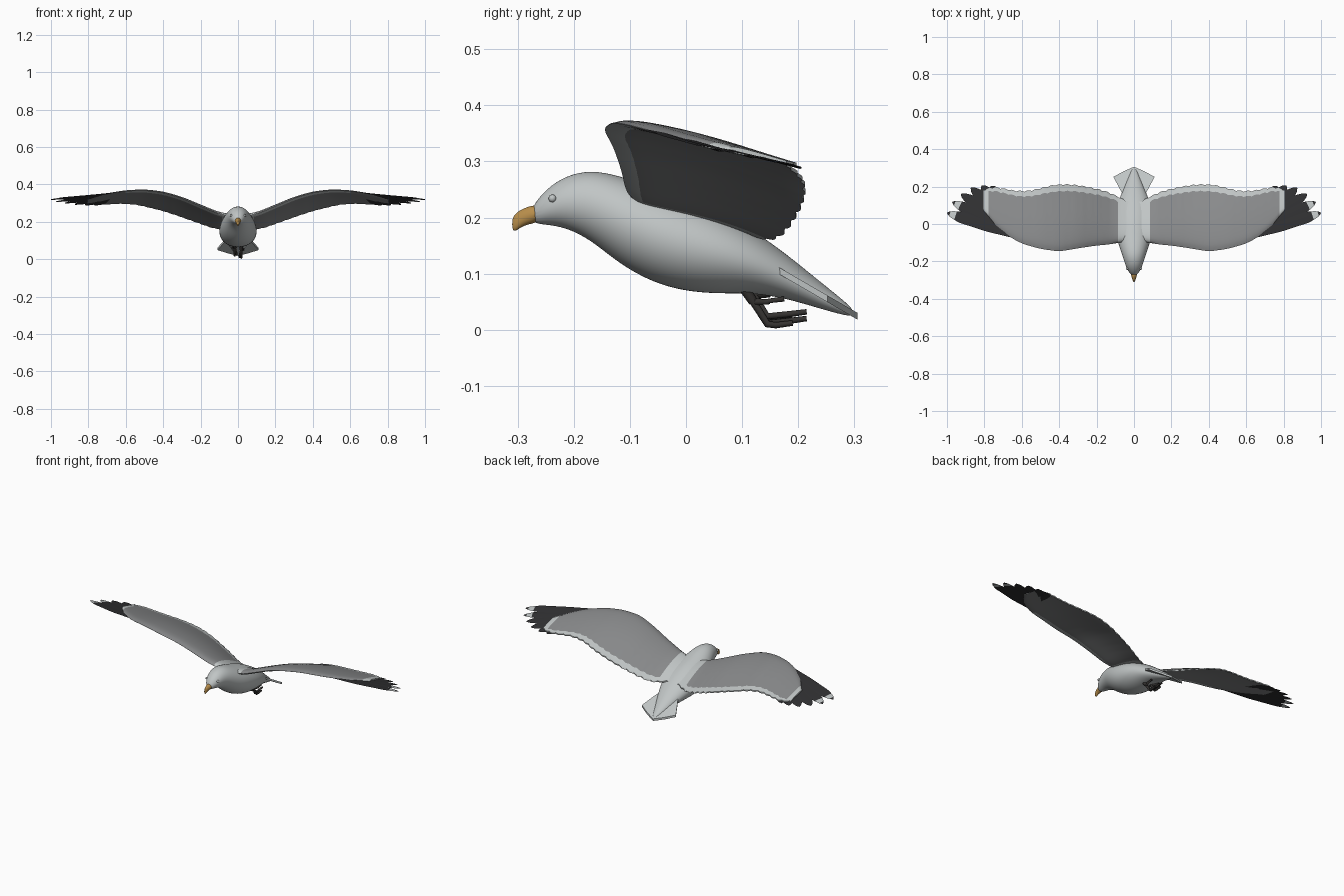
import bpy, bmesh, math
from mathutils import Vector

cube = bpy.data.objects.get("Cube")
if cube:
    bpy.data.objects.remove(cube)


def material(name, color):
    m = bpy.data.materials.new(name)
    m.diffuse_color = (*color, 1)
    m.use_nodes = True
    node = next(n for n in m.node_tree.nodes if n.type == 'BSDF_PRINCIPLED')
    node.inputs["Base Color"].default_value = (*color, 1)
    node.inputs["Roughness"].default_value = 0.8
    return m


WHITE = material("plumage white", (0.53, 0.56, 0.56))
GREY = material("mantle grey", (0.25, 0.255, 0.26))
DARK = material("wingtip charcoal", (0.03, 0.03, 0.032))
LEG = material("leg dark", (0.035, 0.032, 0.03))
BEAK = material("beak ochre", (0.48, 0.27, 0.07))


def finish(name, bm, mats, angle=50):
    bmesh.ops.recalc_face_normals(bm, faces=bm.faces)
    mesh = bpy.data.meshes.new(name)
    bm.to_mesh(mesh)
    bm.free()
    ob = bpy.data.objects.new(name, mesh)
    bpy.context.collection.objects.link(ob)
    for m in mats:
        mesh.materials.append(m)
    bpy.ops.object.select_all(action='DESELECT')
    ob.select_set(True)
    bpy.context.view_layer.objects.active = ob
    bpy.ops.object.shade_smooth_by_angle(angle=math.radians(angle))
    return ob


def loft(name, rings, mat, sides=20):
    """Ellipse rings given as (y, top, bottom, half width)."""
    bm = bmesh.new()
    loops = []
    for y, top, bottom, hw in rings:
        loops.append([bm.verts.new((hw * math.sin(a), y, (top + bottom) / 2 + (top - bottom) / 2 * math.cos(a)))
                      for a in (2 * math.pi * k / sides for k in range(sides))])
    for a, b in zip(loops, loops[1:]):
        for k in range(sides):
            j = (k + 1) % sides
            bm.faces.new((a[k], a[j], b[j], b[k]))
    bm.faces.new(loops[0])
    bm.faces.new(loops[-1])
    ob = finish(name, bm, [mat], 80)
    ob.modifiers.new("smooth", 'SUBSURF').levels = 2
    ob.modifiers["smooth"].render_levels = 2
    return ob


def linear(table, x):
    if x <= table[0][0]:
        return table[0][1]
    for (x0, a), (x1, b) in zip(table, table[1:]):
        if x <= x1:
            return a + (b - a) * (x - x0) / (x1 - x0)
    return table[-1][1]


def soft(table, x):
    return sum(linear(table, x + d) for d in (-0.03, -0.015, 0, 0.015, 0.03)) / 5


# Body and beak
loft("body", [(-0.276, .218, .190, .012), (-0.25, .251, .187, .034), (-0.215, .275, .182, .048),
              (-0.17, .286, .16, .062), (-0.12, .276, .117, .08), (-0.06, .256, .083, .097),
              (0, .238, .067, .102), (.06, .212, .063, .1), (.12, .178, .065, .086),
              (.18, .135, .055, .06), (.24, .085, .037, .035), (.302, .036, .02, .01)], WHITE)
loft("beak", [(-0.262, .224, .190, .02), (-0.28, .221, .188, .014), (-0.295, .214, .182, .01),
              (-0.304, .208, .174, .007), (-0.310, .198, .178, .003)], BEAK, 12)

# Wing shape along the span: edges, height of leading edge, pitch
LEAD = [(.03, -.09), (.12, -.108), (.2, -.115), (.3, -.13), (.4, -.147), (.5, -.133),
        (.6, -.105), (.7, -.07), (.8, -.03), (.9, .01), (1, .055)]
PANEL_LEAD = [(.03, -.09), (.12, -.108), (.2, -.115), (.3, -.13), (.4, -.147), (.5, -.133),
              (.6, -.105), (.66, -.072), (.74, -.01), (.78, .04), (.81, .09)]
TRAIL = [(.03, .11), (.08, .14), (.15, .17), (.2, .183), (.3, .203), (.38, .208), (.45, .2),
         (.55, .173), (.62, .17), (.7, .185), (.76, .195), (.81, .17)]
HEIGHT = [(.03, .23), (.1, .243), (.2, .285), (.3, .328), (.4, .358), (.5, .37), (.6, .366),
          (.7, .355), (.8, .342), (.9, .332), (1, .32)]
PITCH = [(.05, .38), (.2, .32), (.4, .27), (.8, .23), (1, .2)]


def surface(x, y):
    d = y - soft(LEAD, x)
    camber = 0.02 * max(0, 1 - x) * math.sin(math.pi * min(1, max(0, d / 0.33)))
    return soft(HEIGHT, x) - soft(PITCH, x) * d + camber


def wing(name, s):
    bm = bmesh.new()
    cols, rows = 110, 20
    top, low = [], []
    for i in range(cols + 1):
        x = .03 + .775 * i / cols
        y0 = soft(PANEL_LEAD, x)
        y1 = soft(TRAIL, x) + .007 * abs(math.sin(math.pi * x / .042))
        t, l = [], []
        for j in range(rows + 1):
            v = j / rows
            y = y0 + (y1 - y0) * v
            z = surface(x, y)
            th = (.028 - .026 * min(1, x)) * math.sqrt(v) * (1 - v) ** 1.5 * 1.6 + .0035 * min(1, v * 8)
            t.append(bm.verts.new((s * x, y, z + th)))
            l.append(bm.verts.new((s * x, y, z - th * .6 - .001)))
        top.append(t)
        low.append(l)
    for i in range(cols):
        x = .03 + .775 * (i + .5) / cols
        for j in range(rows):
            v = (j + .5) / rows
            f = bm.faces.new((top[i][j], top[i + 1][j], top[i + 1][j + 1], top[i][j + 1]))
            f.material_index = 0 if x < .085 or v > .92 or x > .78 else 1
            f = bm.faces.new((low[i][j], low[i][j + 1], low[i + 1][j + 1], low[i + 1][j]))
            f.material_index = 0 if x < .085 or (v < .1 and x < .6) else 1
        for j in (0, rows):
            bm.faces.new((top[i][j], top[i + 1][j], low[i + 1][j], low[i][j]))
    for i in (0, cols):
        for j in range(rows):
            bm.faces.new((top[i][j], top[i][j + 1], low[i][j + 1], low[i][j]))
    finish(name, bm, [WHITE, GREY], 60)


def flight_feathers(name, s):
    bm = bmesh.new()
    tips = [(1, .06), (.972, .118), (.925, .16), (.872, .193), (.815, .205), (.765, .203)]
    n = 24
    for k, tip in enumerate(tips):
        base = Vector((.63, -.06)).lerp(Vector((.67, .05)), k / 5)
        along = Vector(tip) - base
        side = Vector((-along.y, along.x)).normalized()
        rows = []
        for i in range(n + 1):
            t = i / n
            w = .03 * min(1, math.sqrt(max(0.003, (1 - t) / .2))) * min(1, .6 + t)
            row = []
            for across, dz in ((-1, 0), (0, .002), (1, 0), (0, -.002)):
                p = base + along * t + side * w * across
                row.append(bm.verts.new((s * p.x, p.y, surface(p.x, p.y) + dz - .0007 * k)))
            rows.append(row)
        for i in range(n):
            for a in range(4):
                b = (a + 1) % 4
                f = bm.faces.new((rows[i][a], rows[i][b], rows[i + 1][b], rows[i + 1][a]))
                f.material_index = 1 if k < 2 and .86 < (i + .5) / n < .96 else 0
        bm.faces.new(rows[0])
        bm.faces.new(rows[-1])
    finish(name, bm, [DARK, WHITE], 40)


def tube(name, points, radius):
    cu = bpy.data.curves.new(name, 'CURVE')
    cu.dimensions = '3D'
    cu.bevel_depth = radius
    cu.bevel_resolution = 2
    cu.use_fill_caps = True
    sp = cu.splines.new('POLY')
    sp.points.add(len(points) - 1)
    for i, (p, q) in enumerate(zip(sp.points, points)):
        p.co = (*q, 1)
        p.radius = 1 - .4 * i / len(points)
    cu.materials.append(LEG)
    bpy.context.collection.objects.link(bpy.data.objects.new(name, cu))


# Tail fan
bm = bmesh.new()
half = [(.035, .12), (.075, .185), (.11, .252), (.055, .282), (0, .306)]
outline = half + [(-x, y) for x, y in reversed(half[:-1])]
plates = [[bm.verts.new((x, y, .132 - .58 * (y - .13) + dz)) for x, y in outline] for dz in (0, -.012)]
bm.faces.new(plates[0])
bm.faces.new(plates[1])
for k in range(len(outline)):
    j = (k + 1) % len(outline)
    bm.faces.new((plates[0][k], plates[0][j], plates[1][j], plates[1][k]))
finish("tail", bm, [WHITE], 30)

# Paired parts
for side, s in (("left", 1), ("right", -1)):
    wing(side + "_wing", s)
    flight_feathers(side + "_flight_feathers", s)

    bm = bmesh.new()
    bmesh.ops.create_uvsphere(bm, u_segments=12, v_segments=8, radius=.007)
    bmesh.ops.translate(bm, vec=(s * .036, -.238, .234), verts=bm.verts)
    finish(side + "_eye", bm, [WHITE], 80)

    # Leg and toes trail backwards, the left foot a little lower
    drop = 0 if s > 0 else .012
    ankle = (s * .017, .12, .05 + drop)
    tube(side + "_leg", [(s * .025, .085, .11), (s * .02, .1, .08), ankle], .012)
    for k, (dx, y, z) in enumerate([(.008, .215, .02), (.018, .19, .012), (.028, .175, .055)]):
        mid = (s * dx, .145, (.012, .01, .05)[k] + drop)
        tube(f"{side}_toe_{k + 1}", [ankle, mid, (s * dx, y - .03, z - .004 + drop), (s * dx, y, z + drop)], .007)
